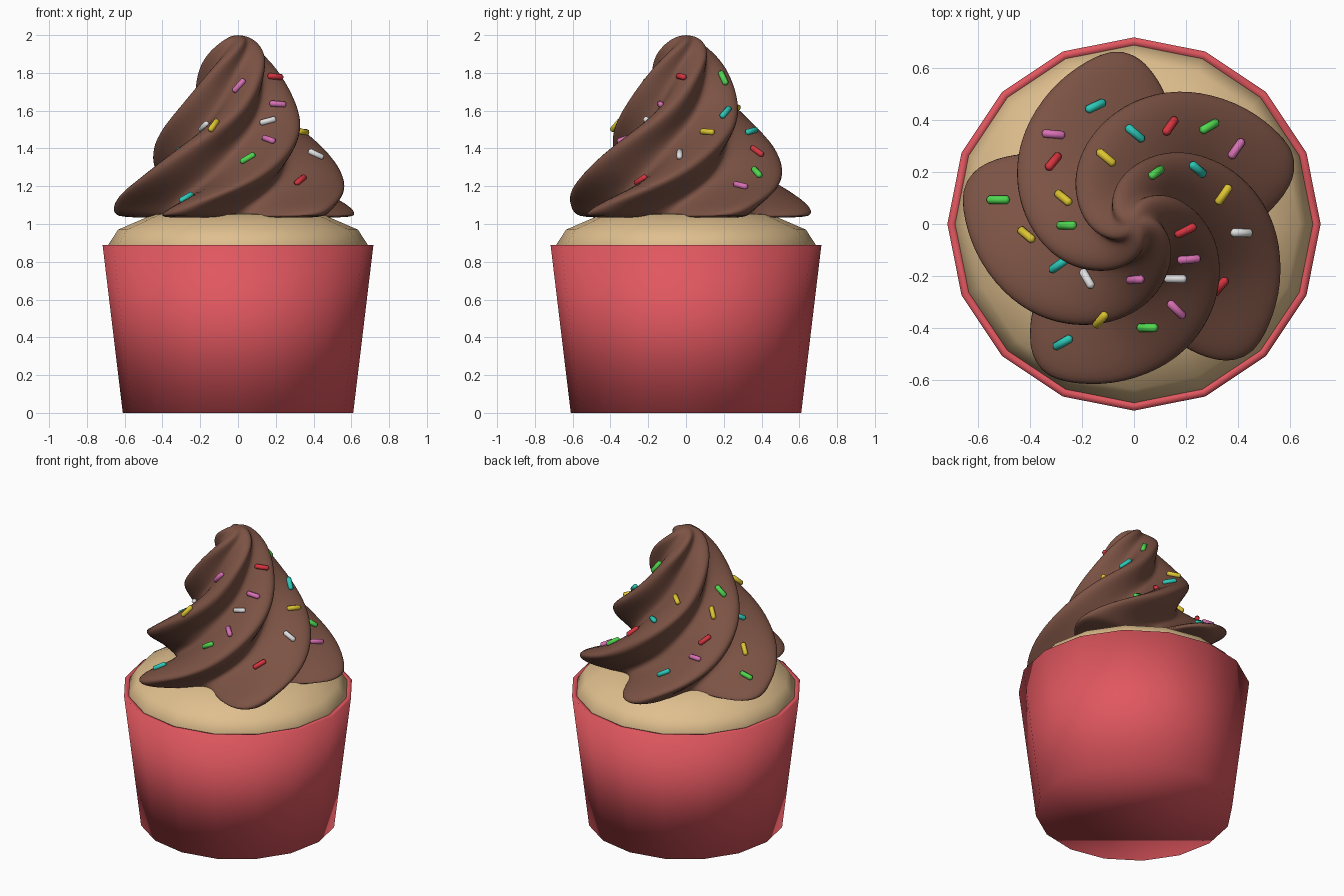
import bpy
import bmesh
from math import cos, sin, radians, tau
from mathutils import Vector
from mathutils.bvhtree import BVHTree

cube = bpy.data.objects.get("Cube")
if cube:
    bpy.data.objects.remove(cube, do_unlink=True)


def make_material(name, rgb):
    mat = bpy.data.materials.new(name)
    mat.use_nodes = True
    color = (*rgb, 1.0)
    mat.diffuse_color = color
    mat.node_tree.nodes["Principled BSDF"].inputs["Base Color"].default_value = color
    return mat


def build_rings(name, rings, material, sharp_angle=180):
    """Skin a stack of point rings, cap both ends and smooth the result."""
    bm = bmesh.new()
    loops = [[bm.verts.new(p) for p in ring] for ring in rings]
    for low, high in zip(loops, loops[1:]):
        for i in range(len(low)):
            j = (i + 1) % len(low)
            bm.faces.new((low[i], low[j], high[j], high[i]))
    bm.faces.new(loops[0][::-1])
    bm.faces.new(loops[-1])
    bmesh.ops.recalc_face_normals(bm, faces=bm.faces)
    mesh = bpy.data.meshes.new(name)
    bm.to_mesh(mesh)
    bm.free()
    mesh.materials.append(material)
    obj = bpy.data.objects.new(name, mesh)
    bpy.context.collection.objects.link(obj)
    bpy.ops.object.select_all(action="DESELECT")
    obj.select_set(True)
    bpy.context.view_layer.objects.active = obj
    bpy.ops.object.shade_smooth_by_angle(angle=radians(sharp_angle))
    return obj


def circle(radius, z, sides):
    return [Vector((radius * cos(tau * i / sides), radius * sin(tau * i / sides), z))
            for i in range(sides)]


def star(radius, z, twist, valley, lobes=5, sides=40):
    """Five-lobed ring; valley is the groove radius as a share of the ridge."""
    ring = []
    for i in range(sides):
        a = tau * i / sides
        swell = ((1 + cos(lobes * a)) / 2) ** 1.15
        r = radius * (valley + (1 - valley) * swell)
        ring.append(Vector((r * cos(a + twist), r * sin(a + twist), z)))
    return ring


wrapper_red = make_material("wrapper red", (0.75, 0.095, 0.115))
cake_tan = make_material("cake tan", (0.74, 0.52, 0.27))
chocolate = make_material("chocolate brown", (0.2, 0.085, 0.058))

# Paper wrapper with a thin, softly shaded rim
wrapper = [(0.61, 0), (0.717, 0.89), (0.687, 0.89), (0.66, 0.7)]
build_rings("wrapper", [circle(r, z, 16) for r, z in wrapper], wrapper_red)

# Domed cake
cake = [(0.66, 0.72), (0.687, 0.89), (0.635, 0.97), (0.45, 1.05), (0.2, 1.075), (0.05, 1.08)]
build_rings("cake", [circle(r, z, 16) for r, z in cake], cake_tan, 90)

# Swirled frosting: height, ridge radius, twist in degrees, groove share
swirl = [
    (1.03, 0.62, -5, 0.6), (1.045, 0.69, -2, 0.56), (1.09, 0.69, 4, 0.55),
    (1.16, 0.65, 20, 0.55), (1.24, 0.59, 38, 0.55), (1.33, 0.535, 53, 0.55),
    (1.42, 0.475, 68, 0.55), (1.5, 0.415, 83, 0.55), (1.58, 0.36, 98, 0.55),
    (1.67, 0.305, 113, 0.56), (1.76, 0.255, 127, 0.58), (1.84, 0.21, 143, 0.61),
    (1.91, 0.16, 163, 0.66), (1.97, 0.1, 190, 0.75), (2.0, 0.035, 205, 0.9),
]
frosting = build_rings(
    "frosting", [star(r, z, radians(t + 24), v) for z, r, t, v in swirl], chocolate)
smooth = frosting.modifiers.new("smooth", "SUBSURF")
smooth.levels = smooth.render_levels = 2

# Sprinkles by colour: x, y and heading in degrees, dropped onto the frosting
palette = {
    "teal": (0.025, 0.58, 0.48), "pink": (0.68, 0.16, 0.45), "red": (0.68, 0.035, 0.05),
    "green": (0.08, 0.68, 0.08), "yellow": (0.72, 0.55, 0.03), "white": (0.75, 0.75, 0.75),
}
sprinkles = {
    "teal": [(-.15, .45, 25), (0, .345, -40), (.24, .21, -40), (-.27, -.455, 30), (-.285, -.16, 35)],
    "pink": [(-.31, .34, -5), (.39, .29, 55), (.21, -.13, 5), (.01, -.21, 5), (.165, -.325, -45)],
    "red": [(-.31, .235, 50), (.135, .375, 55), (.195, -.02, 25), (.33, -.235, 50)],
    "green": [(.285, .375, 30), (.08, .195, 35), (.055, -.395, 0), (-.255, -.01, 0), (-.52, .09, 0)],
    "yellow": [(-.11, .25, -40), (.34, .115, 55), (-.125, -.365, 50), (-.27, .095, -40),
               (-.41, -.045, -40)],
    "white": [(.41, -.03, 0), (.16, -.205, 0), (-.175, -.21, -60)],
}
bpy.context.view_layer.update()
surface = BVHTree.FromObject(frosting, bpy.context.evaluated_depsgraph_get())
capsule = [(0.007, -0.044), (0.016, -0.036), (0.016, 0.036), (0.007, 0.044)]

for color, places in sprinkles.items():
    material = make_material("sprinkle " + color, palette[color])
    for n, (x, y, heading) in enumerate(places, 1):
        hit, normal, _, _ = surface.ray_cast(Vector((x, y, 3)), Vector((0, 0, -1)))
        if hit is None:
            continue
        # Lay the sprinkle along the slope
        a = radians(heading)
        along = Vector((cos(a), sin(a), 0))
        along.z = -along.dot(normal) / max(normal.z, 0.2)
        obj = build_rings(f"sprinkle_{color}_{n}",
                          [circle(r, z, 8) for r, z in capsule], material, 60)
        obj.location = hit + normal * 0.008
        obj.rotation_mode = "QUATERNION"
        obj.rotation_quaternion = along.to_track_quat("Z", "Y")
